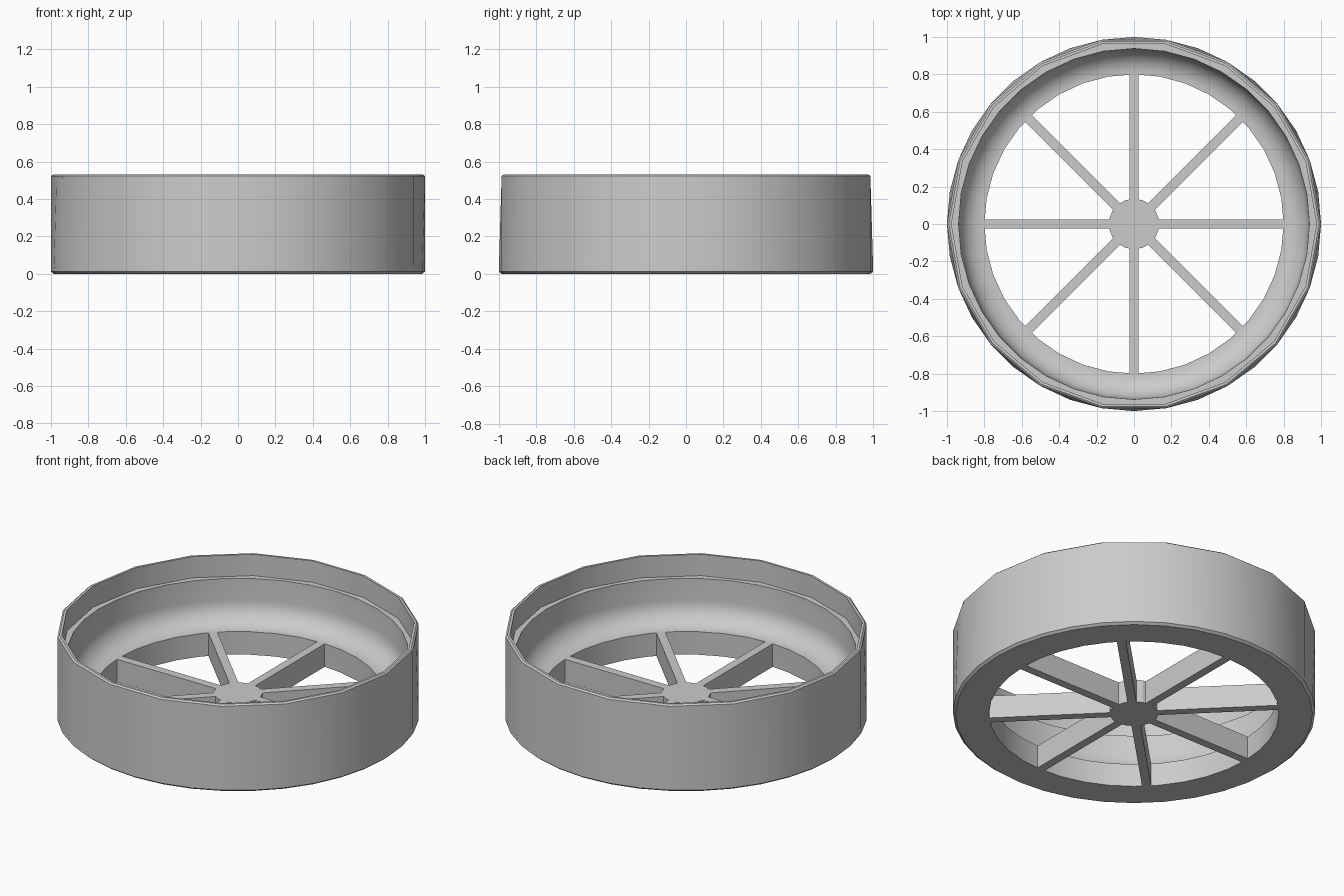
import bpy, bmesh
from math import cos, sin, pi, radians
from mathutils import Matrix

cube = bpy.data.objects.get("Cube")
if cube:
    bpy.data.objects.remove(cube, do_unlink=True)

GREY = (0.6, 0.6, 0.6, 1.0)
mat = bpy.data.materials.new("plain_grey")
mat.use_nodes = True
mat.diffuse_color = GREY
mat.node_tree.nodes["Principled BSDF"].inputs["Base Color"].default_value = GREY

SIDES = 36
FLOOR = 0.14      # thickness of the floor, spokes and hub
HOLE = 0.80       # radius of the floor opening


def add_object(name, bm, smooth=False):
    bmesh.ops.recalc_face_normals(bm, faces=bm.faces)
    mesh = bpy.data.meshes.new(name)
    bm.to_mesh(mesh)
    bm.free()
    mesh.materials.append(mat)
    obj = bpy.data.objects.new(name, mesh)
    bpy.context.collection.objects.link(obj)
    if smooth:
        bpy.ops.object.select_all(action="DESELECT")
        obj.select_set(True)
        bpy.context.view_layer.objects.active = obj
        bpy.ops.object.shade_smooth_by_angle(angle=radians(30))
    return obj


def ring(bm, radius, z, coarse):
    # a coarse ring has half the corners: every second vertex sits on the chord
    step = 2 * pi / SIDES
    verts = []
    for i in range(SIDES):
        r = radius * cos(step) if coarse and i % 2 else radius
        verts.append(bm.verts.new((r * cos(i * step), r * sin(i * step), z)))
    return verts


# Ring body: outer wall, faceted lip, ledge, inner wall, cove and floor
profile = [(HOLE, 0, False), (0.985, 0, False), (1.0, 0.012, False),
           (1.0, 0.522, True), (0.99, 0.53, True), (0.976, 0.53, True),
           (0.976, 0.40, True), (0.938, 0.40, False)]
cove = 0.13
for k in range(9):
    a = k / 8 * pi / 2
    profile.append((HOLE + 0.005 + cove * cos(a), FLOOR + cove * (1 - sin(a)), False))
profile.append((HOLE, FLOOR, False))

bm = bmesh.new()
rings = [ring(bm, *p) for p in profile]
for lower, upper in zip(rings, rings[1:] + rings[:1]):
    for i in range(SIDES):
        j = (i + 1) % SIDES
        bm.faces.new((lower[i], lower[j], upper[j], upper[i]))
add_object("ring_body", bm, smooth=True)

# Hub
bm = bmesh.new()
bmesh.ops.create_cone(bm, cap_ends=True, segments=18, radius1=0.135, radius2=0.135,
                      depth=FLOOR, matrix=Matrix.Translation((0, 0, FLOOR / 2)))
add_object("hub", bm)

# Eight spokes
INNER = 0.125
for n in range(8):
    bm = bmesh.new()
    place = (Matrix.Rotation(n * pi / 4, 4, "Z")
             @ Matrix.Translation(((INNER + HOLE) / 2, 0, FLOOR / 2))
             @ Matrix.Diagonal((HOLE - INNER, 0.05, FLOOR, 1)))
    bmesh.ops.create_cube(bm, size=1, matrix=place)
    add_object(f"spoke_{n + 1}", bm)
